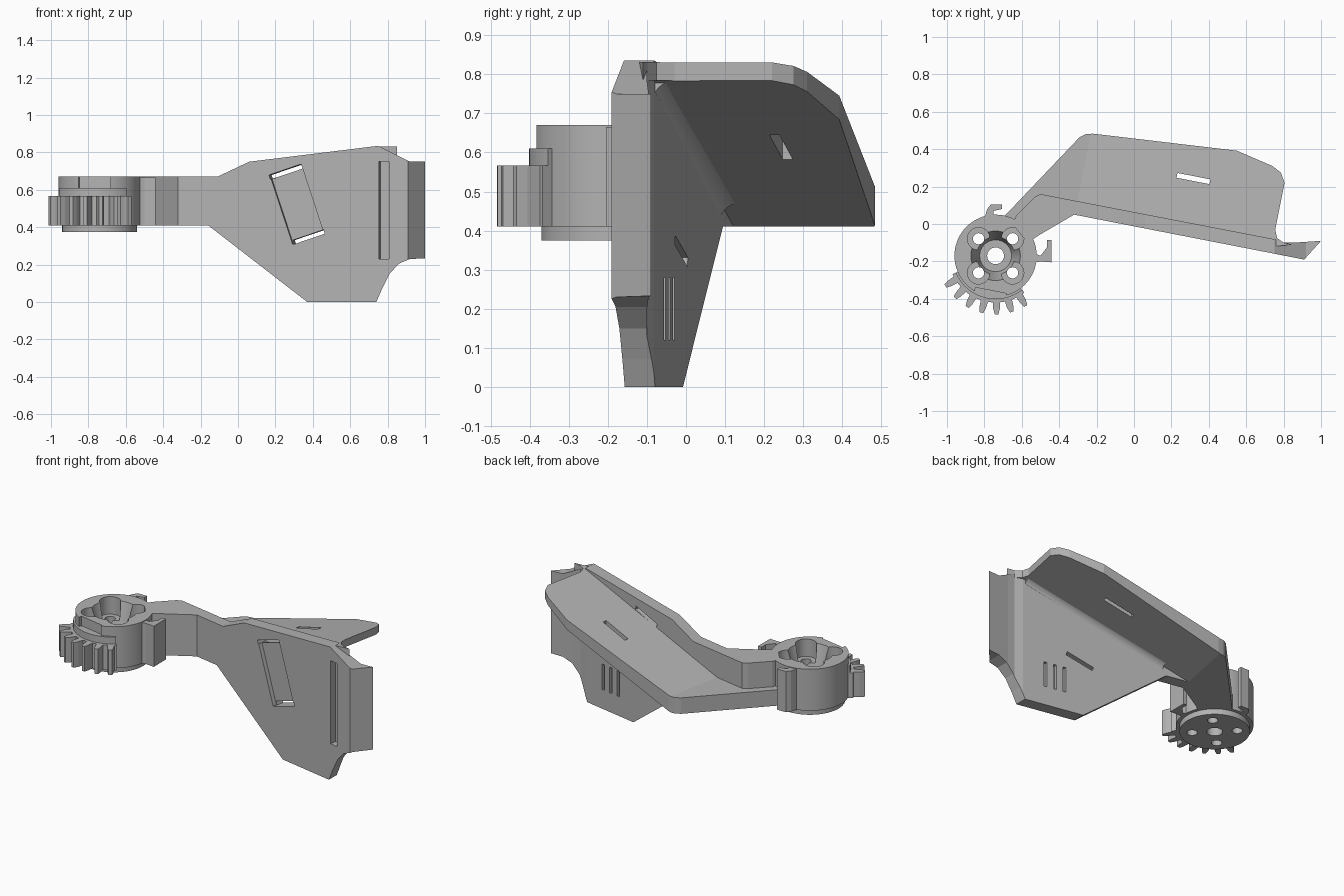
import bpy, bmesh
from math import sin, cos, pi, radians, atan2
from mathutils import Vector, Matrix

cube = bpy.data.objects.get("Cube")
if cube:
    bpy.data.objects.remove(cube, do_unlink=True)

grey = bpy.data.materials.new("plain grey")
grey.use_nodes = True
COLOUR = (0.45, 0.45, 0.45, 1)
grey.diffuse_color = COLOUR
grey.node_tree.nodes["Principled BSDF"].inputs["Base Color"].default_value = COLOUR

TILT = atan2(-0.24, 1.23)           # heading of the long wall in plan
TURN = Matrix.Rotation(TILT, 4, 'Z')
HUB = Vector((-0.74, -0.17, 0))


def finish(bm, name):
    bmesh.ops.recalc_face_normals(bm, faces=bm.faces)
    mesh = bpy.data.meshes.new(name)
    bm.to_mesh(mesh)
    bm.free()
    mesh.materials.append(grey)
    ob = bpy.data.objects.new(name, mesh)
    bpy.context.collection.objects.link(ob)
    return ob


def prism(name, outline, low, high, axis='z'):
    """Extrude a plan outline along z, or a front outline along y."""
    bm = bmesh.new()
    place = (lambda a, b, h: (a, b, h)) if axis == 'z' else (lambda a, b, h: (a, h, b))
    face = bm.faces.new([bm.verts.new(place(a, b, low)) for a, b in outline])
    moved = bmesh.ops.extrude_face_region(bm, geom=[face])["geom"]
    shift = Vector(place(0, 0, high - low))
    bmesh.ops.translate(bm, vec=shift, verts=[v for v in moved if isinstance(v, bmesh.types.BMVert)])
    return finish(bm, name)


def cylinder(name, centre, r_low, r_high, low, high, sides=64):
    bm = bmesh.new()
    bmesh.ops.create_cone(bm, cap_ends=True, segments=sides, radius1=r_low, radius2=r_high,
                          depth=high - low,
                          matrix=Matrix.Translation((centre[0], centre[1], (low + high) / 2)))
    return finish(bm, name)


def box(name, centre, size, roll=0):
    """Box lined up with the wall, rolled in the wall's plane."""
    bm = bmesh.new()
    m = Matrix.Translation(centre) @ TURN @ Matrix.Rotation(roll, 4, 'Y') @ Matrix.Diagonal((*size, 1))
    bmesh.ops.create_cube(bm, size=1, matrix=m)
    return finish(bm, name)


def combine(ob, tool, operation='DIFFERENCE'):
    mod = ob.modifiers.new(operation, 'BOOLEAN')
    mod.operation, mod.object, mod.solver = operation, tool, 'EXACT'
    bpy.context.view_layer.objects.active = ob
    bpy.ops.object.modifier_apply(modifier=mod.name)
    bpy.data.objects.remove(tool, do_unlink=True)


def front_y(x):
    return -0.012 - 0.195 * x


# Upright wall with arm and angled end lip: plan crossed with front outline
wall = prism("wall", [(-0.57, -0.1), (-0.5, -0.055), (-0.32, 0.05), (0.91, -0.19), (1, -0.09), (0.85, -0.1),
                      (0.8, -0.1), (0.755, -0.082), (-0.5, 0.16), (-0.53, 0.145), (-0.63, 0.045),
                      (-0.65, 0)], -0.1, 1)
front = prism("front_outline", [(-0.8, 0.41), (-0.16, 0.41), (0.37, 0), (0.74, 0), (0.77, 0.07), (0.81, 0.15),
                                (0.86, 0.205), (0.92, 0.23), (1.05, 0.235), (1.05, 0.75), (0.92, 0.75),
                                (0.75, 0.835), (0.06, 0.75), (-0.11, 0.67), (-0.8, 0.67)], -0.5, 0.5, 'y')
combine(wall, front, 'INTERSECT')

# Strap recess with a through slit at each end
ROLL = radians(-18.5)
mid = Vector((0.315, front_y(0.315), 0.522))
combine(wall, box("strap_recess", mid, (0.18, 0.05, 0.39), ROLL))
for side in (-1, 1):
    along = Vector((-0.062, 0, 0.174)) * side
    spot = mid + along
    combine(wall, box("strap_slit", (spot.x, front_y(spot.x), spot.z), (0.18, 0.4, 0.024), ROLL))

# Upright groove in the front, three short grooves in the back
combine(wall, box("front_groove", (0.78, front_y(0.78), 0.49), (0.055, 0.08, 0.52)))
for x in (0.49, 0.55, 0.61):
    combine(wall, box("back_groove", (x, front_y(x) + 0.075, 0.2), (0.02, 0.04, 0.16)))

# Sloping shelf: flat near the hub, rising toward the lip end
shelf = prism("shelf", [(-0.72, 0.03), (-0.69, 0.045), (-0.29, 0.465), (-0.26, 0.48), (-0.22, 0.483), (0.55, 0.392),
                        (0.74, 0.31), (0.785, 0.275), (0.805, 0.22), (0.755, -0.03), (0.765, -0.075),
                        (0.8, -0.1), (0.85, -0.11), (0.75, -0.12), (-0.32, 0.08), (-0.5, -0.04),
                        (-0.54, -0.06), (-0.6, 0)], 0, 1)
bm = bmesh.new()
bm.from_mesh(shelf.data)
heading = TURN @ Vector((1, 0, 0))
BEND = -0.32
bmesh.ops.bisect_plane(bm, geom=bm.verts[:] + bm.edges[:] + bm.faces[:], plane_co=heading * BEND, plane_no=heading)
for v in bm.verts:
    rise = min(max(v.co.xy.dot(heading.xy) - BEND, 0), 1.07)
    v.co.z = 0.51 + 0.3 * rise if v.co.z > 0.5 else 0.41 + 0.35 * rise
bm.to_mesh(shelf.data)
bm.free()
combine(shelf, box("shelf_slot", (0.318, 0.243, 0.7), (0.18, 0.026, 0.5)))

# Rounded fillet below the shelf, against the wall
bm = bmesh.new()
rings = []
R = 0.06
for u in (-0.15, 0.74):
    z = 0.412 + 0.35 * (u - BEND)
    section = [(0.05, z)] + [(0.055 + R - R * cos(a), z - R + R * sin(a))
                             for a in (i * pi / 16 for i in range(9))]
    rings.append([bm.verts.new(TURN @ Vector((u, v, h))) for v, h in section])
for ring in rings:
    bm.faces.new(ring)
n = len(rings[0])
for i in range(n):
    j = (i + 1) % n
    bm.faces.new((rings[0][i], rings[0][j], rings[1][j], rings[1][i]))
fillet = finish(bm, "shelf_fillet")

# Hub with bowl, bore and four screw pockets
hub = cylinder("hub", HUB, 0.22, 0.22, 0.41, 0.67)
base = cylinder("hub_base", HUB, 0.2, 0.2, 0.375, 0.42)
combine(hub, base, 'UNION')
combine(hub, cylinder("bowl", HUB, 0.085, 0.135, 0.5, 0.68))
combine(hub, cylinder("bore", HUB, 0.045, 0.045, 0.3, 0.7, 32))
for sx in (-1, 1):
    for sy in (-1, 1):
        spot = HUB + Vector((0.091 * sx, 0.091 * sy, 0))
        combine(hub, cylinder("pocket", spot, 0.06, 0.06, 0.56, 0.7, 32))
        combine(hub, cylinder("screw_hole", spot, 0.03, 0.03, 0.3, 0.7, 24))
combine(hub, box("rim_notch", (-0.77, -0.385, 0.65), (0.17, 0.06, 0.08)))


def polar(radius, degrees):
    a = radians(degrees)
    return HUB.x + radius * cos(a), HUB.y + radius * sin(a)


def sector(name, outer, low, high):
    prism(name, outer + [polar(0.205, d) for d in range(308, 202, -5)], low, high)


# Partial gear and the thin collar above it
teeth = [polar(0.25, 203)]
for k in range(7):
    c = 211 + 15 * k
    teeth += [polar(0.25, c - 4.5), polar(0.285, c - 3.5), polar(0.313, c - 1.8),
              polar(0.313, c + 1.8), polar(0.285, c + 3.5), polar(0.25, c + 4.5)]
sector("gear_sector", teeth + [polar(0.25, 308)], 0.41, 0.567)
sector("gear_collar", [polar(0.232, d) for d in range(203, 309, 5)], 0.56, 0.61)

# Two cable hooks beside the hub
prism("side_hook", [(-0.55, -0.21), (-0.5, -0.2), (-0.44, -0.205), (-0.44, -0.085), (-0.465, -0.085),
                    (-0.465, -0.125), (-0.5, -0.17), (-0.55, -0.15)], 0.41, 0.665)
prism("back_hook", [(-0.8, 0.03), (-0.785, 0.08), (-0.765, 0.105), (-0.705, 0.105), (-0.705, 0.08),
                    (-0.75, 0.07), (-0.75, 0.03)], 0.41, 0.665)

# Smooth the round parts, keep edges sharp
bpy.ops.object.select_all(action='DESELECT')
for ob in (hub, fillet):
    ob.select_set(True)
bpy.context.view_layer.objects.active = hub
bpy.ops.object.shade_smooth_by_angle(angle=radians(30))
